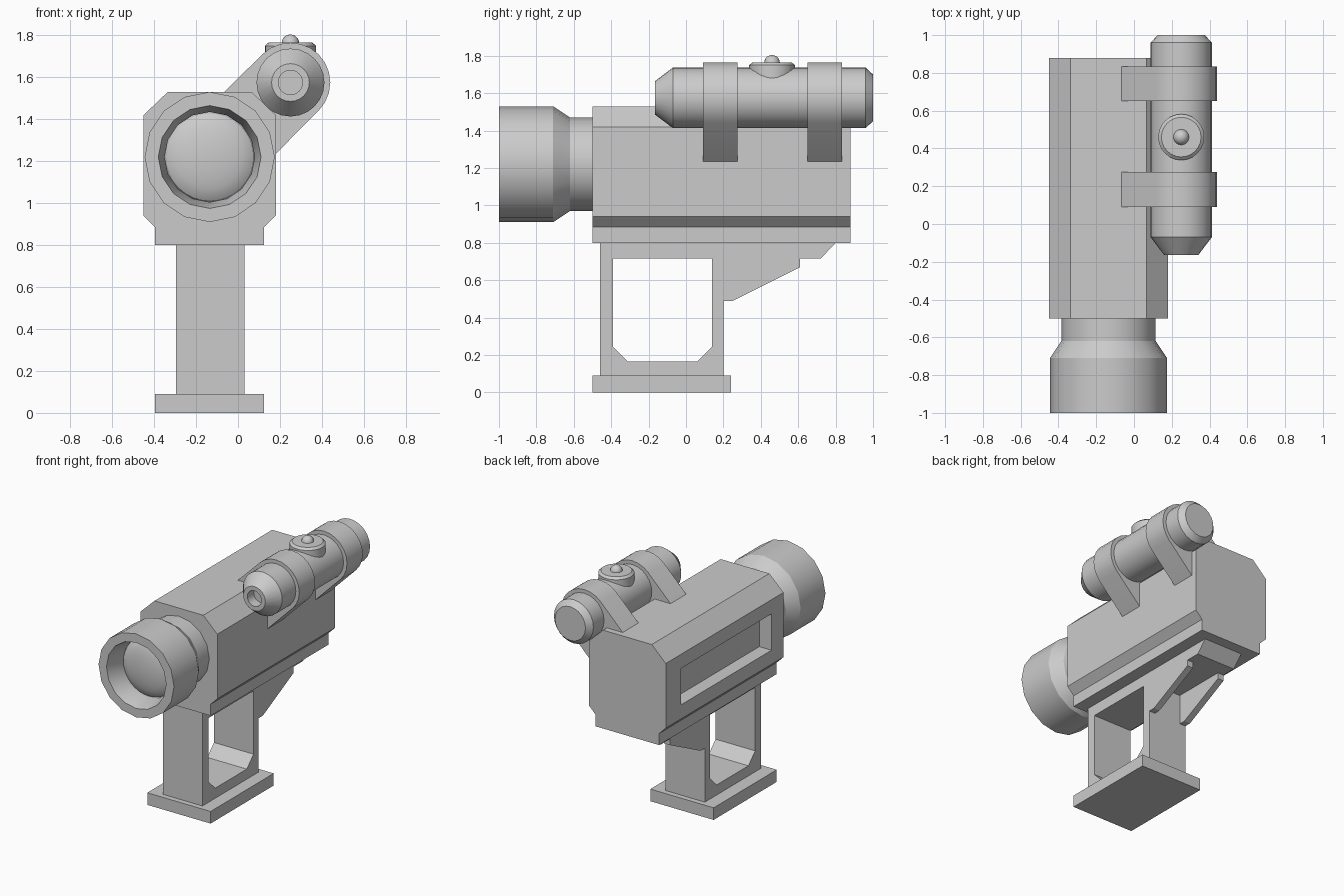
import bpy, bmesh
from math import sin, cos, pi, radians, sqrt
from mathutils import Matrix

if "Cube" in bpy.data.objects:
    bpy.data.objects.remove(bpy.data.objects["Cube"])

grey = bpy.data.materials.new("plain grey")
grey.use_nodes = True
grey.diffuse_color = (0.6, 0.6, 0.6, 1)
grey.node_tree.nodes["Principled BSDF"].inputs["Base Color"].default_value = (0.6, 0.6, 0.6, 1)


def finish(name, bm, smooth=False):
    bmesh.ops.recalc_face_normals(bm, faces=bm.faces[:])
    mesh = bpy.data.meshes.new(name)
    bm.to_mesh(mesh)
    bm.free()
    mesh.materials.append(grey)
    obj = bpy.data.objects.new(name, mesh)
    bpy.context.collection.objects.link(obj)
    if smooth:
        select(obj)
        bpy.ops.object.shade_smooth_by_angle(angle=radians(30))
    return obj


def select(obj):
    bpy.ops.object.select_all(action='DESELECT')
    obj.select_set(True)
    bpy.context.view_layer.objects.active = obj


def prism(name, axis, points, start, end, smooth=False):
    """Extrude an outline: (x, z) points along y, or (y, z) points along x."""
    bm = bmesh.new()
    place = (lambda a, b: (a, start, b)) if axis == 'y' else (lambda a, b: (start, a, b))
    face = bm.faces.new([bm.verts.new(place(a, b)) for a, b in points])
    new = bmesh.ops.extrude_face_region(bm, geom=[face])["geom"]
    move = (0, end - start, 0) if axis == 'y' else (end - start, 0, 0)
    bmesh.ops.translate(bm, vec=move, verts=[v for v in new if isinstance(v, bmesh.types.BMVert)])
    return finish(name, bm, smooth)


def box(name, x0, x1, y0, y1, z0, z1):
    return prism(name, 'x', [(y0, z0), (y1, z0), (y1, z1), (y0, z1)], x0, x1)


def lathe(name, profile, sides, location, along_y=True):
    """Spin (radius, distance) pairs about the y axis or the z axis."""
    bm = bmesh.new()
    rings = []
    for r, d in profile:
        count = 1 if r == 0 else sides
        ring = []
        for i in range(count):
            a = 2 * pi * i / sides
            u, v = r * cos(a), r * sin(a)
            ring.append(bm.verts.new((u, d, v) if along_y else (u, v, d)))
        rings.append(ring)
    for low, high in zip(rings, rings[1:]):
        for i in range(sides):
            j = (i + 1) % sides
            corners = [low[i % len(low)], low[j % len(low)], high[j % len(high)], high[i % len(high)]]
            bm.faces.new(list(dict.fromkeys(corners)))
    bmesh.ops.transform(bm, matrix=Matrix.Translation(location), verts=bm.verts[:])
    return finish(name, bm, True)


def cut(obj, cutter):
    mod = obj.modifiers.new("cut", 'BOOLEAN')
    mod.operation = 'DIFFERENCE'
    mod.solver = 'EXACT'
    mod.object = cutter
    select(obj)
    bpy.ops.object.modifier_apply(modifier=mod.name)
    bpy.data.objects.remove(cutter)


# Body with chamfered top, stepped underside and a recess in its right side
MID = -0.135
half = [(0.26, 0.80), (0.26, 0.885), (0.315, 0.94), (0.315, 1.42), (0.2, 1.53)]
outline = [(MID + x, z) for x, z in half] + [(MID - x, z) for x, z in reversed(half)]
body = prism("body", 'y', outline, -0.5, 0.88)
cut(body, box("recess_cutter", -0.6, -0.35, -0.36, 0.70, 1.045, 1.315))

# Grip frame with mounting plate, open in the middle
GRIP0, GRIP1 = -0.295, 0.03
grip = prism("grip_frame", 'x', [(-0.46, 0.09), (0.2, 0.09), (0.2, 0.715), (0.72, 0.715),
                                 (0.8, 0.80), (-0.46, 0.80)], GRIP0, GRIP1)
cut(grip, prism("grip_cutter", 'x', [(-0.31, 0.165), (0.06, 0.165), (0.14, 0.245), (0.14, 0.715),
                                     (-0.39, 0.715), (-0.39, 0.245)], -0.5, 0.3))
box("base_plate", -0.395, 0.125, -0.5, 0.24, 0, 0.09)

# Pair of support fins behind the grip
for side, x in (("right", GRIP0), ("left", GRIP1 - 0.05)):
    prism(side + "_fin", 'x', [(0.2, 0.49), (0.25, 0.49), (0.61, 0.67), (0.61, 0.715), (0.2, 0.715)],
          x, x + 0.05)

# Main barrel with a hollow front and a domed lens
lathe("barrel", [(0, -0.5), (0.25, -0.5), (0.25, -0.62), (0.31, -0.71), (0.31, -1), (0.245, -1),
                 (0.215, -0.88), (0.215, -0.84), (0, -0.84)], 16, (MID, 0, 1.22))
lathe("lens", [(0.215 * sin(t), -0.84 - 0.06 * cos(t)) for t in (i * pi / 12 for i in range(7))],
      32, (MID, 0, 1.22))

# Side scope tube with a hollow tip
SX, SZ, R = 0.25, 1.575, 0.162
lathe("scope_tube", [(0, -0.09), (0.058, -0.09), (0.058, -0.165), (0.09, -0.165), (R, -0.07),
                     (R, 0.96), (0.125, 1), (0, 1)], 24, (SX, 0, SZ))

# Clamps: round over the tube, with straight sides running down into the body
arc = [(SX + 0.19 * cos(a), SZ + 0.19 * sin(a))
       for a in (-pi / 4 + pi * i / 12 for i in range(13))]
for name, y in (("front_clamp", 0.09), ("rear_clamp", 0.65)):
    prism(name, 'y', arc + [(-0.075, 1.52), (0.17, 1.225)], y, y + 0.185, True)

# Adjustment knob with a rounded nub
lathe("knob", [(0, 1.62), (0.122, 1.62), (0.122, 1.75), (0.105, 1.765), (0, 1.765)],
      24, (SX, 0.46, 0), False)
lathe("knob_nub", [(0.042 * cos(t), 1.762 + 0.042 * sin(t)) for t in (i * pi / 10 for i in range(5))]
      + [(0, 1.804)], 16, (SX, 0.46, 0), False)
